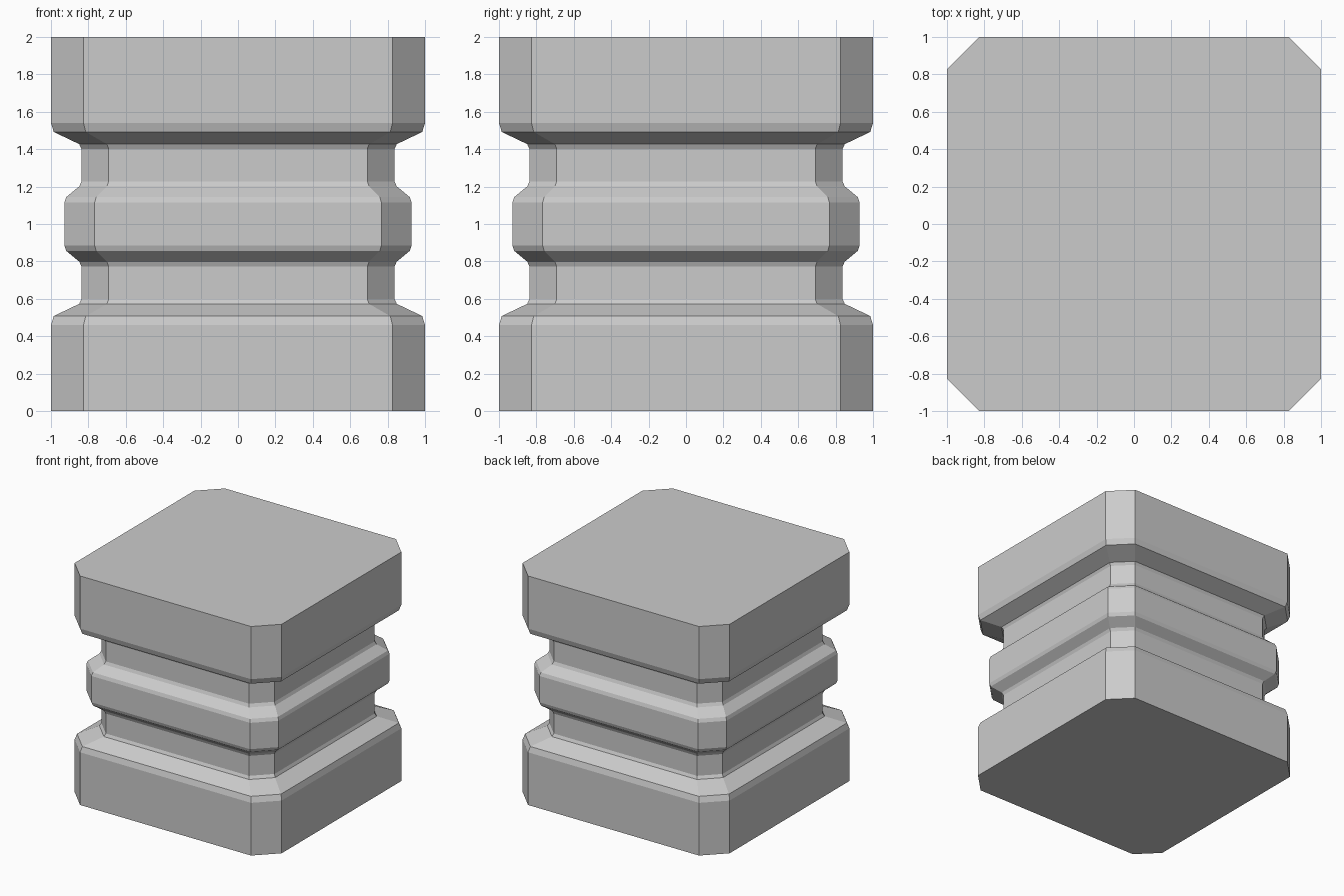
import bpy, bmesh

if "Cube" in bpy.data.objects:
    bpy.data.objects.remove(bpy.data.objects["Cube"])

# Lower half of the side profile: (half width, height)
lower = [(1.0, 0.0), (1.0, 0.46), (0.985, 0.508), (0.849, 0.573), (0.837, 0.598),
         (0.837, 0.772), (0.848, 0.798), (0.918, 0.856), (0.928, 0.885)]
# Upper half mirrors the lower half
profile = lower + [(r, 2.0 - z) for r, z in reversed(lower)]

# Square section with cut corners, counter-clockwise
C = 0.826
section = [(C, -1), (1, -C), (1, C), (C, 1), (-C, 1), (-1, C), (-1, -C), (-C, -1)]


def loft(name, section, profile):
    bm = bmesh.new()
    rings = [[bm.verts.new((x * r, y * r, z)) for x, y in section] for r, z in profile]
    n = len(section)
    for a, b in zip(rings, rings[1:]):
        for i in range(n):
            j = (i + 1) % n
            bm.faces.new((a[i], a[j], b[j], b[i]))
    bm.faces.new(rings[0][::-1])
    bm.faces.new(rings[-1])
    bmesh.ops.recalc_face_normals(bm, faces=bm.faces)
    mesh = bpy.data.meshes.new(name)
    bm.to_mesh(mesh)
    bm.free()
    obj = bpy.data.objects.new(name, mesh)
    bpy.context.collection.objects.link(obj)
    return obj


# Grooved block with a raised middle band
loft("grooved_block", section, profile)
